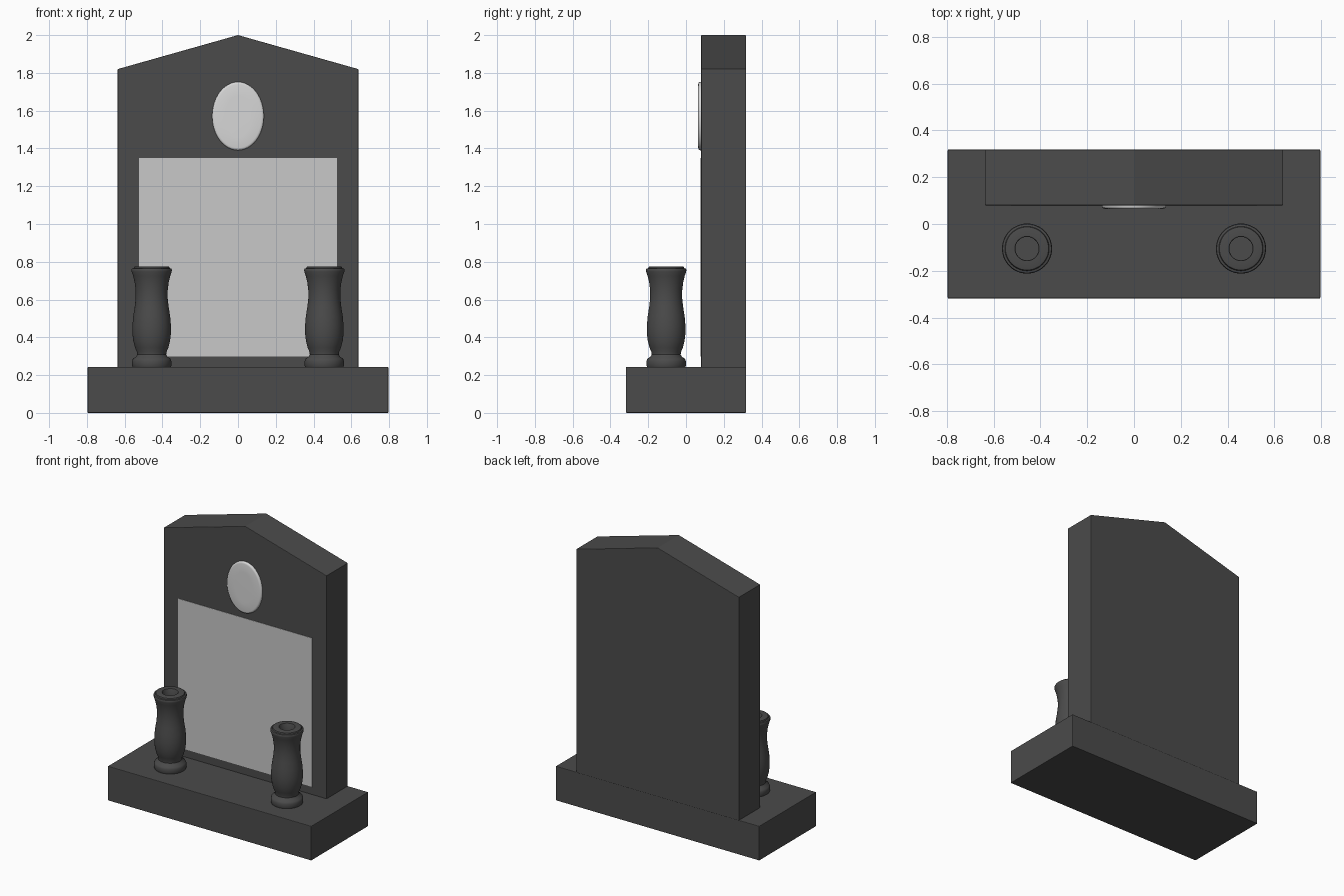
import bpy, bmesh, math

if "Cube" in bpy.data.objects:
    bpy.data.objects.remove(bpy.data.objects["Cube"])


def material(name, value):
    m = bpy.data.materials.new(name)
    m.diffuse_color = (value, value, value, 1)
    m.use_nodes = True
    m.node_tree.nodes["Principled BSDF"].inputs["Base Color"].default_value = m.diffuse_color
    return m


GRANITE = material("dark granite", 0.07)
PLATE = material("pale grey plate", 0.58)
CERAMIC = material("light ceramic", 0.68)


def finish(name, bm, mat, bevel=0, smooth=False):
    bmesh.ops.recalc_face_normals(bm, faces=bm.faces)
    mesh = bpy.data.meshes.new(name)
    bm.to_mesh(mesh)
    bm.free()
    mesh.materials.append(mat)
    ob = bpy.data.objects.new(name, mesh)
    bpy.context.collection.objects.link(ob)
    if bevel:
        mod = ob.modifiers.new("edge_bevel", "BEVEL")
        mod.width, mod.segments = bevel, 2
    if smooth:
        bpy.ops.object.select_all(action="DESELECT")
        ob.select_set(True)
        bpy.context.view_layer.objects.active = ob
        bpy.ops.object.shade_smooth_by_angle(angle=math.radians(35))
    return ob


def prism(name, outline, y0, y1, mat, bevel=0):
    """Extrude an (x, z) outline from y0 to y1."""
    bm = bmesh.new()
    face = bm.faces.new([bm.verts.new((x, y0, z)) for x, z in outline])
    ext = bmesh.ops.extrude_face_region(bm, geom=[face])["geom"]
    for v in ext:
        if isinstance(v, bmesh.types.BMVert):
            v.co.y = y1
    return finish(name, bm, mat, bevel)


def rect(w, z0, z1):
    return [(-w, z0), (w, z0), (w, z1), (-w, z1)]


def rings(name, sections, mat, n=48):
    """Join closed rings of points, capping both ends."""
    bm = bmesh.new()
    loops = [[bm.verts.new(f(2 * math.pi * i / n)) for i in range(n)] for f in sections]
    for a, b in zip(loops, loops[1:]):
        for i in range(n):
            j = (i + 1) % n
            bm.faces.new((a[i], a[j], b[j], b[i]))
    bm.faces.new(loops[0])
    bm.faces.new(loops[-1])
    return finish(name, bm, mat, smooth=True)


# Plinth and gabled headstone
prism("plinth", rect(0.796, 0, 0.243), -0.318, 0.318, GRANITE, 0.004)
prism("headstone", [(-0.637, 0.24), (0.637, 0.24), (0.637, 1.82), (0, 2.0), (-0.637, 1.82)],
      0.08, 0.318, GRANITE, 0.003)

# Inscription plate on the front
prism("inscription_plate", rect(0.525, 0.298, 1.35), 0.0775, 0.082, PLATE)

# Oval medallion with a rounded edge: (scale inset, y)
oval = [(0, 0.085), (0, 0.074), (0.002, 0.069), (0.006, 0.066), (0.013, 0.0645), (0.07, 0.0635)]
rings("medallion",
      [lambda t, d=d, y=y: ((0.137 - d) * math.cos(t), y, 1.571 + (0.181 - d) * math.sin(t))
       for d, y in oval], CERAMIC)

# Pair of turned vases: (radius, z), ending inside the hole
vase = [(0.100, 0.240), (0.104, 0.250), (0.104, 0.275), (0.099, 0.287), (0.084, 0.297),
        (0.077, 0.308), (0.078, 0.322), (0.088, 0.345), (0.097, 0.38), (0.102, 0.42),
        (0.102, 0.46), (0.098, 0.51), (0.090, 0.56), (0.085, 0.605), (0.085, 0.65),
        (0.090, 0.69), (0.098, 0.725), (0.106, 0.748), (0.107, 0.758), (0.104, 0.764),
        (0.095, 0.766), (0.092, 0.774), (0.085, 0.776), (0.052, 0.776), (0.050, 0.773),
        (0.050, 0.70)]
for side, x in (("left", -0.457), ("right", 0.457)):
    rings(side + "_vase",
          [lambda t, r=r, z=z: (x + r * math.cos(t), -0.105 + r * math.sin(t), z)
           for r, z in vase], GRANITE)
